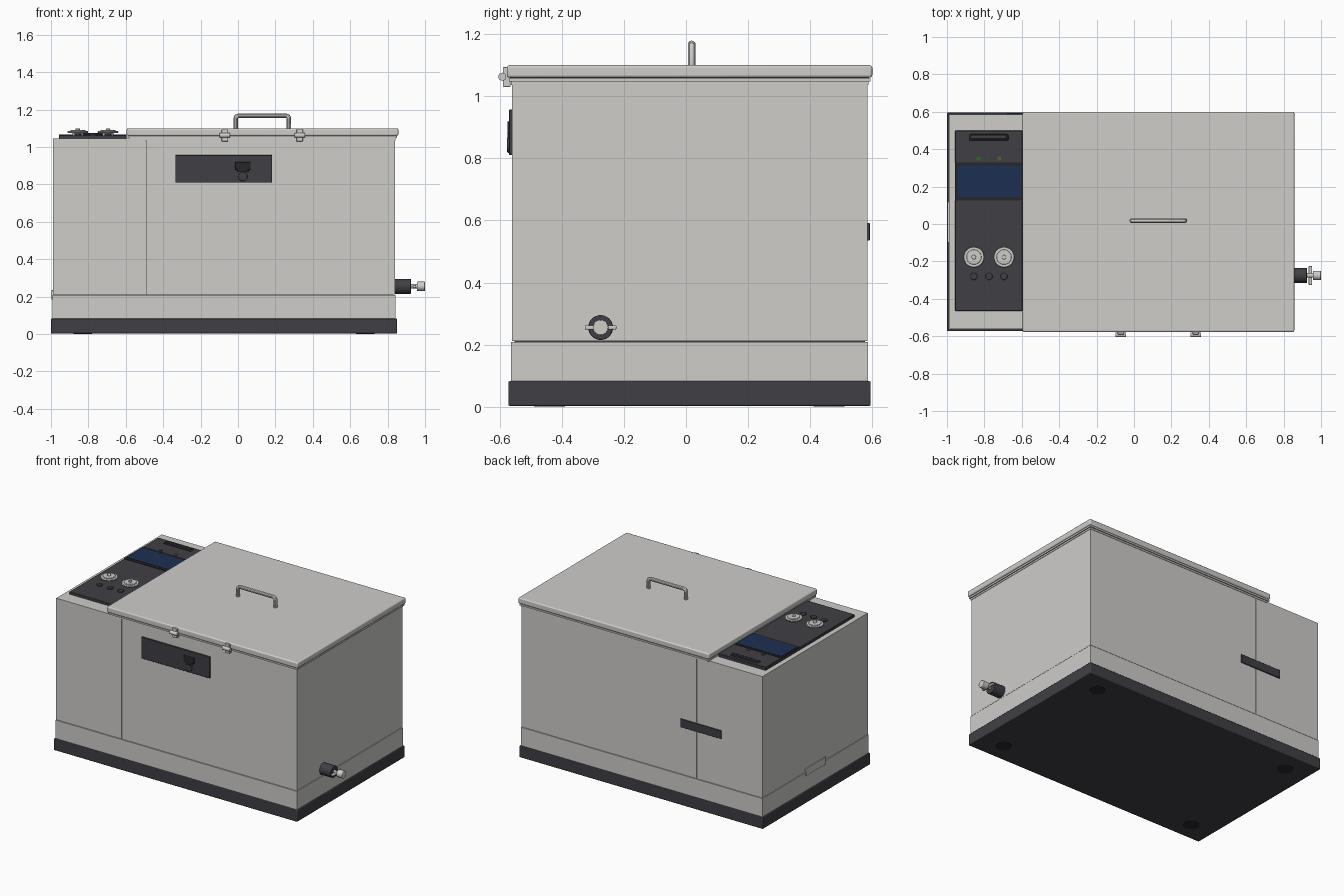
import bpy, math
from mathutils import Vector

if "Cube" in bpy.data.objects:
    bpy.data.objects.remove(bpy.data.objects["Cube"])


def material(name, rgb):
    m = bpy.data.materials.new(name)
    m.diffuse_color = (*rgb, 1)
    m.use_nodes = True
    m.node_tree.nodes["Principled BSDF"].inputs["Base Color"].default_value = m.diffuse_color
    return m


DARK = material("dark_plastic", (0.05, 0.05, 0.06))
BLACK = material("black_trim", (0.02, 0.02, 0.022))
NAVY = material("screen_blue", (0.012, 0.028, 0.085))
GREEN = material("indicator_green", (0.02, 0.15, 0.02))
AMBER = material("indicator_olive", (0.12, 0.1, 0.03))
STEEL = material("steel", (0.62, 0.61, 0.59))


def finish(ob, name, mat, bevel=0, segs=2):
    ob.name = name
    ob.data.materials.append(mat)
    if bevel:
        b = ob.modifiers.new("bevel", 'BEVEL')
        b.width, b.segments = bevel, segs
        b.limit_method = 'ANGLE'
    bpy.ops.object.shade_smooth_by_angle(angle=math.radians(35))
    return ob


def box(name, x, y, z, mat=STEEL, bevel=0, segs=2):
    """Box from (min, max) ranges."""
    lo, hi = Vector((x[0], y[0], z[0])), Vector((x[1], y[1], z[1]))
    bpy.ops.mesh.primitive_cube_add(size=1, location=(lo + hi) / 2)
    ob = bpy.context.object
    ob.scale = hi - lo
    bpy.ops.object.transform_apply(location=False, rotation=False, scale=True)
    return finish(ob, name, mat, bevel, segs)


def cyl(name, start, axis, length, r, mat=STEEL, bevel=0, verts=32):
    """Cylinder growing from start along an axis."""
    d = Vector(axis)
    bpy.ops.mesh.primitive_cylinder_add(
        vertices=verts, radius=r, depth=length,
        location=Vector(start) + d * length / 2,
        rotation=d.to_track_quat('Z', 'Y').to_euler())
    return finish(bpy.context.object, name, mat, bevel)


X, Z, FRONT = (1, 0, 0), (0, 0, 1), (0, -1, 0)

# Base plinth and feet
box("base_plinth", (-1, 0.85), (-0.572, 0.595), (0.003, 0.082), DARK, 0.004)
for x in (-0.83, 0.68):
    for y in (-0.44, 0.46):
        cyl("foot", (x, y, 0), Z, 0.02, 0.05, BLACK)

# Lower band, control cabinet and bath housing
box("lower_band", (-0.992, 0.842), (-0.563, 0.587), (0.08, 0.208))
box("control_cabinet", (-0.99, -0.492), (-0.56, 0.585), (0.211, 1.045))
box("bath_housing", (-0.489, 0.84), (-0.56, 0.585), (0.211, 1.04))
box("seam_core", (-0.98, 0.83), (-0.552, 0.577), (0.2, 1.03), DARK)

# Lid with lower flange and handle
box("lid_gasket", (-0.58, 0.843), (-0.563, 0.588), (1.036, 1.05))
box("lid_flange", (-0.59, 0.85), (-0.57, 0.595), (1.047, 1.058))
box("lid", (-0.595, 0.857), (-0.577, 0.6), (1.06, 1.1), STEEL, 0.008, 3)
box("lid_core", (-0.585, 0.847), (-0.567, 0.59), (1.05, 1.07), DARK)

curve = bpy.data.curves.new("lid_handle", 'CURVE')
curve.dimensions = '3D'
curve.bevel_depth, curve.bevel_resolution = 0.0125, 3
pts = [(-0.012, 1.095), (-0.012, 1.153), (-0.008, 1.163), (0.002, 1.167),
       (0.258, 1.167), (0.268, 1.163), (0.272, 1.153), (0.272, 1.095)]
spline = curve.splines.new('POLY')
spline.points.add(len(pts) - 1)
for p, (x, z) in zip(spline.points, pts):
    p.co = (x, 0.018, z, 1)
handle = bpy.data.objects.new("lid_handle", curve)
bpy.context.collection.objects.link(handle)
bpy.ops.object.select_all(action='DESELECT')
handle.select_set(True)
bpy.context.view_layer.objects.active = handle
bpy.ops.object.convert(target='MESH')
finish(bpy.context.object, "lid_handle", STEEL)

# Lid clasps on the front edge
for x in (-0.07, 0.33):
    box("clasp_plate", (x - 0.017, x + 0.017), (-0.59, -0.565), (1.03, 1.095), STEEL, 0.003)
    cyl("clasp_pin", (x - 0.028, -0.592, 1.063), X, 0.056, 0.013, verts=16)

# Control panel on the cabinet top
box("control_panel", (-0.956, -0.597), (-0.465, 0.5), (1.04, 1.063), DARK, 0.003)
box("panel_upper_plate", (-0.954, -0.598), (0.332, 0.498), (1.06, 1.066), DARK)
box("screen_frame", (-0.956, -0.597), (0.125, 0.328), (1.06, 1.066), BLACK)
box("screen", (-0.945, -0.605), (0.145, 0.314), (1.06, 1.068), NAVY)
box("panel_slot", (-0.88, -0.672), (0.446, 0.48), (1.06, 1.073), BLACK, 0.005)
box("panel_slot_bar", (-0.87, -0.682), (0.455, 0.471), (1.07, 1.076), DARK, 0.002)
for x, m in ((-0.832, GREEN), (-0.72, AMBER)):
    cyl("indicator_light", (x, 0.35, 1.06), Z, 0.012, 0.011, m, verts=16)
for x in (-0.856, -0.695):
    cyl("knob_stem", (x, -0.177, 1.06), Z, 0.018, 0.03)
    cyl("knob_skirt", (x, -0.177, 1.076), Z, 0.01, 0.055, STEEL, 0.003)
    cyl("knob_cap", (x, -0.177, 1.084), Z, 0.008, 0.04, STEEL, 0.003)
    cyl("knob_centre", (x, -0.177, 1.09), Z, 0.01, 0.012, STEEL, 0.003, 16)
for x in (-0.856, -0.775, -0.695):
    cyl("button", (x, -0.28, 1.06), Z, 0.012, 0.019, DARK, 0.003, 24)

# Front display plate with its latch
box("front_plate", (-0.335, 0.182), (-0.57, -0.555), (0.81, 0.957), DARK, 0.002)
box("front_latch", (-0.015, 0.068), (-0.575, -0.56), (0.878, 0.92), BLACK, 0.004)
box("front_latch_tab", (-0.002, 0.055), (-0.575, -0.56), (0.866, 0.885), BLACK, 0.003)
cyl("front_button", (0.026, -0.56, 0.843), FRONT, 0.016, 0.025, DARK, 0.003)

# Drain tap on the right side
cyl("drain_collar", (0.835, -0.275, 0.255), X, 0.09, 0.04, DARK, 0.003)
cyl("drain_stem", (0.92, -0.275, 0.255), X, 0.045, 0.012)
box("drain_lever", (0.934, 0.953), (-0.326, -0.224), (0.248, 0.262), STEEL, 0.004)
cyl("drain_spout", (0.956, -0.275, 0.255), X, 0.044, 0.025, STEEL, 0.003)

# Rear grip bar and left side tag
box("rear_bar", (-0.68, -0.37), (0.58, 0.592), (0.535, 0.592), DARK, 0.002)
box("side_tag", (-0.997, -0.98), (-0.1, 0.12), (0.185, 0.235), STEEL, 0.002)
